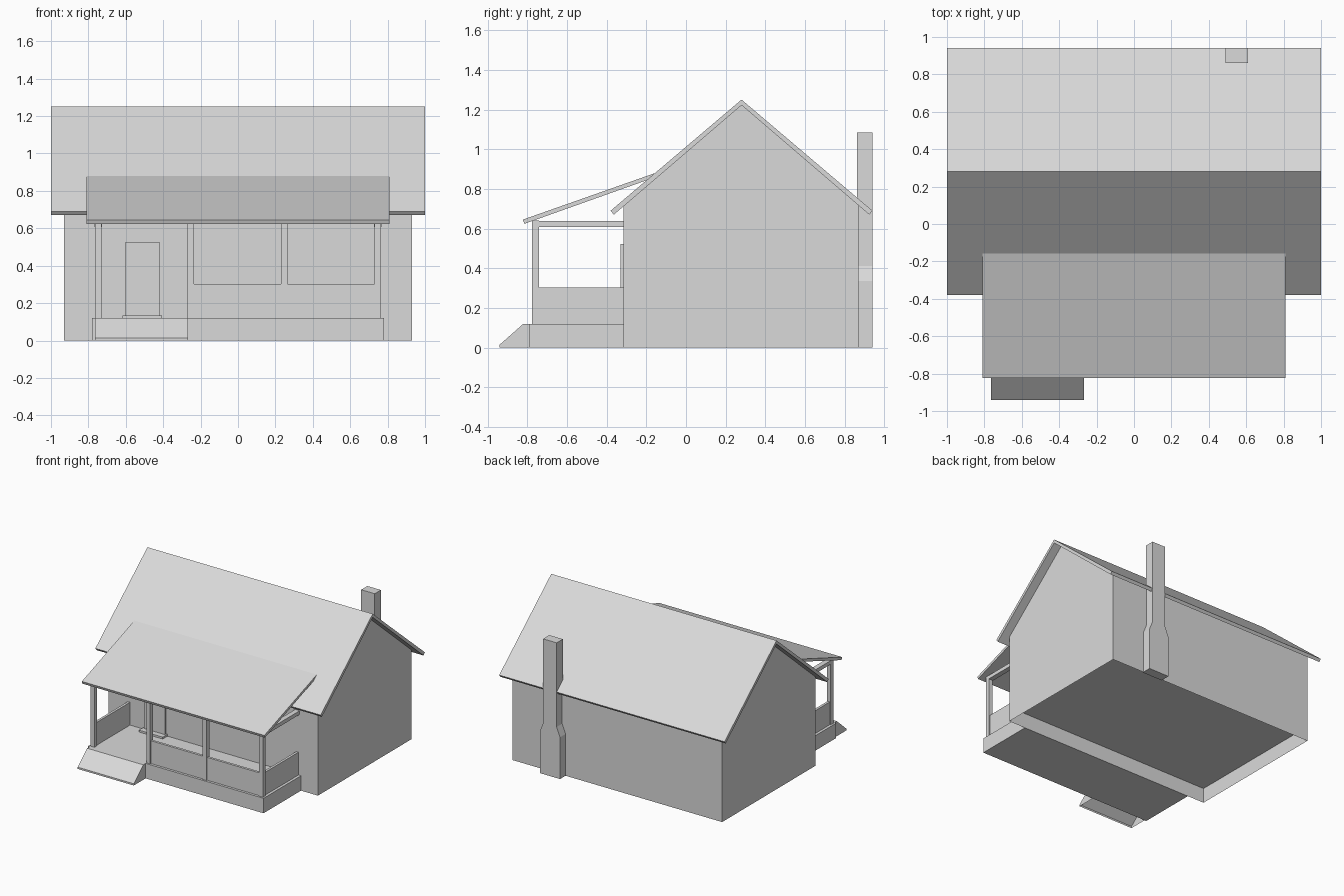
import bpy
import bmesh

old = bpy.data.objects.get("Cube")
if old:
    bpy.data.objects.remove(old, do_unlink=True)

grey = bpy.data.materials.new("plain_grey")
grey.use_nodes = True
grey.diffuse_color = (0.7, 0.7, 0.7, 1)
grey.node_tree.nodes["Principled BSDF"].inputs["Base Color"].default_value = (0.7, 0.7, 0.7, 1)


def finish(name, bm):
    mesh = bpy.data.meshes.new(name)
    bm.to_mesh(mesh)
    bm.free()
    mesh.materials.append(grey)
    obj = bpy.data.objects.new(name, mesh)
    bpy.context.collection.objects.link(obj)
    return obj


def extrude(name, profile, start, end, axis="x", open_bottom=False, floor=None):
    """Sweep a closed outline along x (outline in y, z) or along y (outline in x, z)."""
    bm = bmesh.new()

    def ring(t):
        return [bm.verts.new((t, a, z) if axis == "x" else (a, t, z)) for a, z in profile]

    first, last = ring(start), ring(end)
    bm.faces.new(first)
    bm.faces.new(last[::-1])
    n = len(profile)
    for i in range(n):
        j = (i + 1) % n
        bm.faces.new((first[i], last[i], last[j], first[j]))
    bmesh.ops.recalc_face_normals(bm, faces=bm.faces)
    if open_bottom:
        under = [f for f in bm.faces if all(abs(v.co.z) < 1e-5 for v in f.verts)]
        bmesh.ops.delete(bm, geom=under, context="FACES_ONLY")
    if floor is not None:
        ys = [p[0] for p in profile]
        corners = [(start, min(ys)), (start, max(ys)), (end, max(ys)), (end, min(ys))]
        bm.faces.new([bm.verts.new((x, y, floor)) for x, y in corners])
    return finish(name, bm)


def box(name, x, y, z):
    return extrude(name, [(y[0], z[0]), (y[1], z[0]), (y[1], z[1]), (y[0], z[1])], *x)


WALL_X, FRONT, BACK, RIDGE = 0.93, -0.315, 0.87, 0.28
DECK = 0.12

# House shell with a raised floor, open underneath
extrude("house_walls",
        [(FRONT, 0), (BACK, 0), (BACK, 0.72), (RIDGE, 1.222), (FRONT, 0.72)],
        -WALL_X, WALL_X, open_bottom=True, floor=DECK)

# Gabled main roof
extrude("main_roof",
        [(RIDGE, 1.25), (-0.38, 0.69), (-0.364, 0.67), (RIDGE, 1.222),
         (0.924, 0.67), (0.94, 0.69)], -1, 1)

# Porch deck, ramp and lean-to roof
box("porch_deck", (-0.78, 0.78), (-0.79, FRONT), (0, DECK))
extrude("porch_ramp",
        [(-0.94, 0), (-0.94, 0.014), (-0.82, DECK), (-0.79, DECK), (-0.79, 0)],
        -0.765, -0.267, open_bottom=True)
extrude("porch_roof",
        [(-0.823, 0.645), (-0.815, 0.624), (-0.18, 0.85), (-0.158, 0.879)], -0.81, 0.81)

# Porch posts
for i, x in enumerate((-0.748, -0.252, 0.248, 0.748)):
    box(f"porch_post_{i + 1}", (x - 0.017, x + 0.017), (-0.777, -0.742), (DECK, 0.64))

# Side beams and side panels on both ends of the porch
for side, s in (("right", -1), ("left", 1)):
    box(f"side_beam_{side}", (s * 0.748 - 0.02, s * 0.748 + 0.02), (-0.742, FRONT), (0.608, 0.638))
    box(f"side_panel_{side}", (s * 0.748 - 0.01, s * 0.748 + 0.01), (-0.742, FRONT), (DECK, 0.303))

# Front panels between the posts
for i, (x0, x1) in enumerate(((-0.235, 0.231), (0.265, 0.731))):
    box(f"front_panel_{i + 1}", (x0, x1), (-0.77, -0.75), (DECK, 0.303))

# Door with its threshold
box("door", (-0.605, -0.417), (FRONT - 0.015, FRONT), (0.135, 0.523))
box("door_threshold", (-0.617, -0.406), (FRONT - 0.06, FRONT), (DECK, 0.135))

# Chimney with sloping shoulders
half = [(0.09, 0), (0.09, 0.335), (0.06, 0.41), (0.06, 1.085)]
outline = [(0.55 + w, z) for w, z in half] + [(0.55 - w, z) for w, z in half[::-1]]
extrude("chimney", outline, 0.862, 0.94, axis="y")
